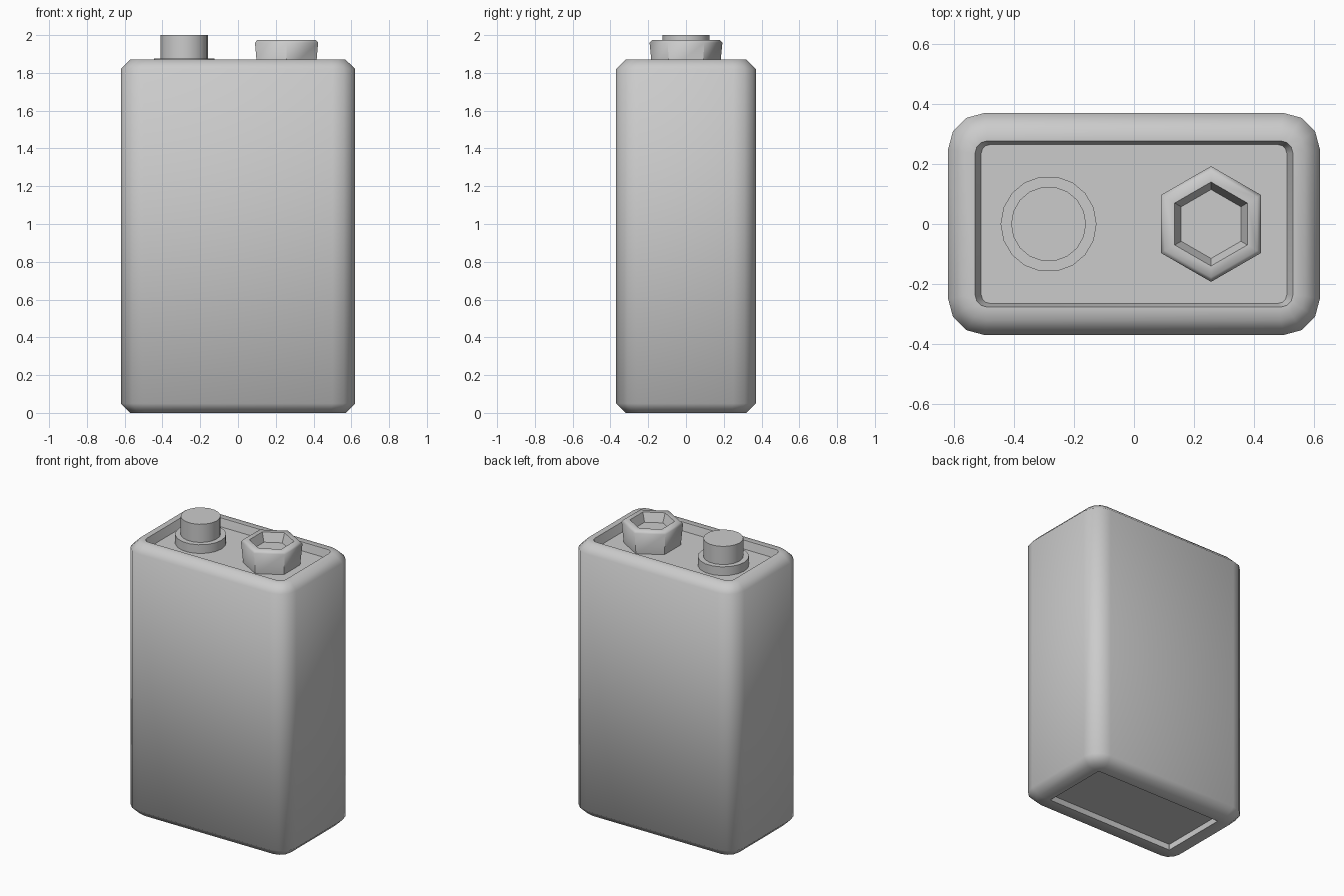
import bpy, bmesh
from math import sin, cos, pi, radians

if "Cube" in bpy.data.objects:
    bpy.data.objects.remove(bpy.data.objects["Cube"])


def rounded_rect(hx, hy, r, z, seg=3):
    """Ring of points around a rounded rectangle."""
    pts = []
    for i, (sx, sy) in enumerate([(1, 1), (-1, 1), (-1, -1), (1, -1)]):
        for k in range(seg + 1):
            a = (i + k / seg) * pi / 2
            pts.append((sx * (hx - r) + r * cos(a), sy * (hy - r) + r * sin(a), z))
    return pts


def polygon(cx, r, z, sides, turn=0.0):
    """Ring of points around a regular polygon centred on (cx, 0)."""
    return [(cx + r * cos(turn + 2 * pi * k / sides), r * sin(turn + 2 * pi * k / sides), z)
            for k in range(sides)]


def loft(name, rings, angle):
    """Skin a stack of rings and close both ends."""
    bm = bmesh.new()
    loops = [[bm.verts.new(p) for p in ring] for ring in rings]
    n = len(loops[0])
    for a, b in zip(loops, loops[1:]):
        for k in range(n):
            bm.faces.new((a[k], a[(k + 1) % n], b[(k + 1) % n], b[k]))
    bm.faces.new(loops[0][::-1])
    bm.faces.new(loops[-1])
    bmesh.ops.recalc_face_normals(bm, faces=bm.faces)
    mesh = bpy.data.meshes.new(name)
    bm.to_mesh(mesh)
    bm.free()
    ob = bpy.data.objects.new(name, mesh)
    bpy.context.collection.objects.link(ob)
    bpy.ops.object.select_all(action='DESELECT')
    ob.select_set(True)
    bpy.context.view_layer.objects.active = ob
    bpy.ops.object.shade_smooth_by_angle(angle=radians(angle))
    return ob


# Case: bottom recess, chamfered shell, top rim and sunken terminal plate
loft("battery_case", [rounded_rect(*p) for p in [
    (0.485, 0.235, 0.004, 0.04),
    (0.485, 0.235, 0.004, 0.0),
    (0.57, 0.32, 0.08, 0.0),
    (0.62, 0.37, 0.12, 0.05),
    (0.62, 0.37, 0.12, 1.82),
    (0.57, 0.32, 0.08, 1.87),
    (0.53, 0.277, 0.04, 1.87),
    (0.51, 0.265, 0.03, 1.815),
]], 50)

# Round terminal: wide flange with a narrower post
loft("round_terminal", [polygon(-0.285, r, z, 18) for r, z in [
    (0.16, 1.81), (0.16, 1.875), (0.125, 1.875), (0.125, 2.0)]], 40)

# Hexagonal terminal: flared cup with a softened lip and a hollow centre
loft("hex_terminal", [polygon(0.257, r, z, 6, pi / 2) for r, z in [
    (0.178, 1.81), (0.193, 1.96), (0.178, 1.975), (0.14, 1.975), (0.115, 1.915)]], 50)
